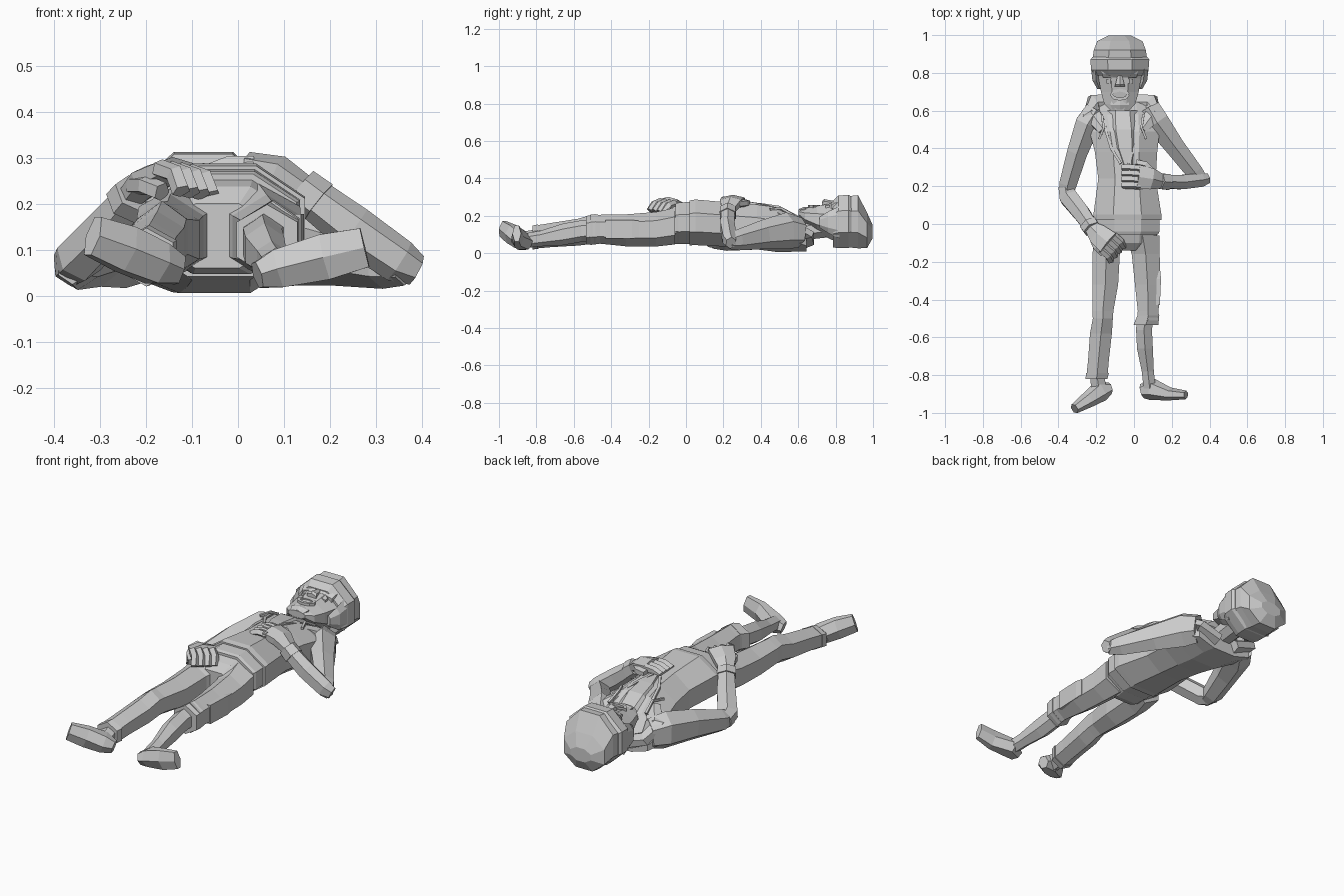
import bpy, bmesh, math
from mathutils import Vector


def skin(name, rings):
    """Flat-shaded skin through equal-sized rings, capped at both ends."""
    bm = bmesh.new()
    vs = [[bm.verts.new(p) for p in r] for r in rings]
    n = len(vs[0])
    for a, b in zip(vs, vs[1:]):
        for i in range(n):
            bm.faces.new((a[i], a[(i + 1) % n], b[(i + 1) % n], b[i]))
    bm.faces.new(vs[0])
    bm.faces.new(vs[-1])
    bmesh.ops.recalc_face_normals(bm, faces=bm.faces)
    me = bpy.data.meshes.new(name)
    bm.to_mesh(me)
    bm.free()
    ob = bpy.data.objects.new(name, me)
    bpy.context.collection.objects.link(ob)
    return ob


def angles(n):
    return [(2 * i + 1) * math.pi / n for i in range(n)]


def body(name, secs, n=8):
    """Rings in the xz plane: (cx, y, cz, half width, half height)."""
    k = 1 / math.cos(math.pi / n)
    return skin(name, [[(x + w * k * math.cos(a), y, z + h * k * math.sin(a))
                        for a in angles(n)] for x, y, z, w, h in secs])


def limb(name, secs, n=6, up=(0, 0, 1)):
    """Rings square to a path: (x, y, z, side radius, up radius)."""
    pts = [Vector(s[:3]) for s in secs]
    k = 1 / math.cos(math.pi / n)
    rings = []
    for i, s in enumerate(secs):
        t = (pts[min(i + 1, len(pts) - 1)] - pts[max(i - 1, 0)]).normalized()
        side = t.cross(Vector(up)).normalized()
        u = side.cross(t)
        rings.append([pts[i] + side * s[3] * k * math.cos(a) + u * s[4] * k * math.sin(a)
                      for a in angles(n)])
    return skin(name, rings)


def cord(name, pts, r, n=4):
    return limb(name, [(*p, r, r) for p in pts], n)


# Jacket torso, belt and seat
body("jacket", [(-.06, .645, .06, .165, .05), (-.06, .58, .10, .2, .092),
                (-.05, .49, .125, .185, .119), (-.042, .38, .14, .165, .12),
                (-.037, .24, .152, .152, .118), (-.035, .05, .165, .18, .122),
                (-.035, .02, .162, .18, .12)])
body("belt", [(-.033, .03, .162, .168, .113), (-.033, -.04, .16, .168, .11),
              (-.033, -.055, .16, .16, .104)])
body("trouser_seat", [(-.035, -.03, .155, .163, .104), (-.035, -.1, .142, .15, .095),
                      (-.045, -.14, .13, .115, .07)])
body("shirt", [(-.06, .6, .13, .09, .07), (-.055, .5, .14, .1, .113),
               (-.045, .4, .155, .085, .113), (-.03, .3, .17, .04, .106)])

# Hood sides on the shoulders, jacket edges and draw cords
for s, tag in ((-1, "right"), (1, "left")):
    cx = -.06
    limb(tag + "_hood_side", [(cx + s * .1, .5, .21, .03, .018),
                              (cx + s * .165, .58, .165, .045, .025),
                              (cx + s * .15, .635, .1, .05, .03),
                              (cx + s * .05, .645, .06, .04, .03)])
    cord(tag + "_jacket_edge", [(cx + s * .11, .57, .19), (cx + s * .085, .48, .238),
                                (cx + s * .06, .4, .257), (cx + .01 + s * .02, .32, .272)], .007)
    cord(tag + "_draw_cord", [(cx + s * .11, .58, .2), (cx + s * .1, .51, .24),
                              (cx + s * .125, .45, .235)], .006)

# Neck and head
limb("neck", [(-.07, .58, .115, .055, .05), (-.07, .76, .14, .06, .055)], 8)
HX = -.075
body("head", [(HX, .602, .215, .05, .018), (HX, .635, .198, .082, .042),
              (HX, .7, .182, .1, .07), (HX, .77, .17, .112, .095),
              (HX, .84, .165, .125, .115)], 8)

# Face: brow, nose, open mouth, eyes and ears
body("brow", [(HX, .775, .245, .088, .022), (HX, .795, .255, .095, .03),
              (HX, .83, .26, .1, .035)], 8)
body("nose", [(HX, .728, .258, .028, .018), (HX, .738, .266, .024, .02),
              (HX, .785, .262, .012, .016)], 6)
body("chin", [(HX, .605, .22, .038, .014), (HX, .63, .227, .05, .018),
              (HX, .655, .225, .045, .018)], 6)
cord("lips", [(HX + .045 * math.cos(a), .685 + .024 * math.sin(a), .25)
              for a in [i * math.pi / 4 for i in range(9)]], .008)
for s, tag in ((-1, "right"), (1, "left")):
    body(tag + "_eye", [(HX + s * .05, .745, .247, .02, .011),
                        (HX + s * .05, .768, .25, .02, .013)], 6)
    body(tag + "_ear", [(HX + s * .107, .715, .165, .012, .025),
                        (HX + s * .125, .76, .165, .02, .05),
                        (HX + s * .13, .82, .165, .022, .075)], 6)

# Knitted hat with turned-up band
body("hat_band", [(HX, .785, .155, .135, .125), (HX, .815, .168, .152, .14),
                  (HX, .87, .17, .156, .142), (HX, .885, .168, .145, .134)], 8)
body("hat_crown", [(HX, .86, .168, .146, .136), (HX, .92, .168, .138, .142),
                   (HX, .968, .122, .12, .095), (HX, .998, .115, .06, .035)], 8)

# Arms: upper sleeve, forearm, cuff
limb("right_upper_arm", [(-.2, .6, .11, .06, .07), (-.245, .53, .115, .065, .085),
                         (-.3, .38, .1, .054, .07), (-.35, .21, .07, .046, .05),
                         (-.36, .14, .065, .03, .035)])
limb("right_forearm", [(-.365, .2, .065, .035, .04), (-.345, .14, .08, .048, .046),
                       (-.28, .06, .15, .045, .045), (-.225, -.02, .215, .038, .037)])
limb("right_cuff", [(-.24, .0, .2, .046, .044), (-.222, -.027, .222, .044, .042)])
limb("left_upper_arm", [(.08, .61, .11, .06, .07), (.12, .54, .12, .065, .085),
                        (.212, .415, .1, .052, .068), (.32, .275, .07, .045, .048),
                        (.365, .228, .06, .03, .033)])
limb("left_forearm", [(.388, .24, .055, .025, .03), (.35, .232, .075, .036, .042),
                      (.25, .222, .145, .038, .045), (.15, .225, .222, .036, .038)])
limb("left_cuff", [(.175, .223, .203, .042, .043), (.135, .227, .235, .04, .04)])

# Right hand resting on the hip: palm, fingers, thumb
limb("right_palm", [(-.225, -.02, .22, .035, .025), (-.19, -.055, .252, .055, .028),
                    (-.135, -.1, .275, .064, .024)])
for i in range(4):
    b = Vector((-.14, -.1, .272)) + Vector((.65, .75, -.1)) * (i / 3 - .5) * .1
    cord("right_finger_%d" % (i + 1),
         [b, b + Vector((.035, -.03, -.012)), b + Vector((.05, -.055, -.05))], .017, 5)
cord("right_thumb", [(-.225, -.06, .24), (-.2, -.12, .24), (-.165, -.155, .225)], .018, 5)

# Left hand resting on the belly
limb("left_palm", [(.15, .225, .23, .035, .024), (.09, .24, .27, .056, .03),
                   (.02, .25, .284, .063, .025)])
for i in range(4):
    y = .202 + i * .031
    cord("left_finger_%d" % (i + 1),
         [(.035, y, .284), (-.02, y + .004, .284), (-.06, y + .004, .268)], .0165, 5)
cord("left_thumb", [(.1, .275, .262), (.06, .315, .268), (.01, .325, .268)], .017, 5)

# Trouser legs
body("right_trouser_leg", [(-.125, -.06, .145, .09, .085), (-.147, -.16, .128, .072, .08),
                           (-.152, -.32, .122, .068, .073), (-.165, -.46, .128, .056, .066),
                           (-.165, -.5, .128, .053, .068), (-.175, -.58, .112, .058, .062),
                           (-.188, -.72, .097, .055, .056), (-.197, -.815, .085, .056, .053)], 6)
body("right_turn_up", [(-.193, -.79, .088, .06, .057), (-.199, -.82, .084, .058, .055)], 6)
body("left_trouser_leg", [(.045, -.06, .145, .09, .085), (.062, -.16, .128, .074, .08),
                          (.072, -.32, .122, .067, .074), (.075, -.46, .128, .055, .067),
                          (.075, -.51, .125, .058, .07)], 6)
body("left_torn_cuff", [(.076, -.485, .128, .058, .07), (.063, -.535, .122, .066, .066)], 6)
body("thigh_pocket", [(.125, -.25, .128, .014, .045), (.125, -.29, .128, .018, .05),
                      (.122, -.43, .128, .015, .05)], 4)

# Bare shin, ankle and shoes (the soles point towards the front)
body("left_shin", [(.06, -.49, .125, .045, .05), (.053, -.56, .118, .042, .05),
                   (.058, -.66, .1, .042, .05), (.073, -.78, .078, .032, .036),
                   (.083, -.87, .065, .032, .034)], 6)
body("right_ankle", [(-.197, -.79, .085, .038, .038), (-.185, -.88, .07, .04, .038)], 6)
limb("right_shoe", [(-.125, -.868, .055, .03, .026), (-.175, -.882, .07, .045, .05),
                    (-.245, -.932, .102, .05, .037), (-.315, -.978, .13, .043, .024)],
     6, (-.54, .84, 0))
limb("left_shoe", [(.042, -.885, .045, .028, .033), (.09, -.872, .06, .042, .052),
                   (.19, -.9, .085, .05, .03), (.275, -.905, .105, .043, .02)], 6, (0, 1, 0))
